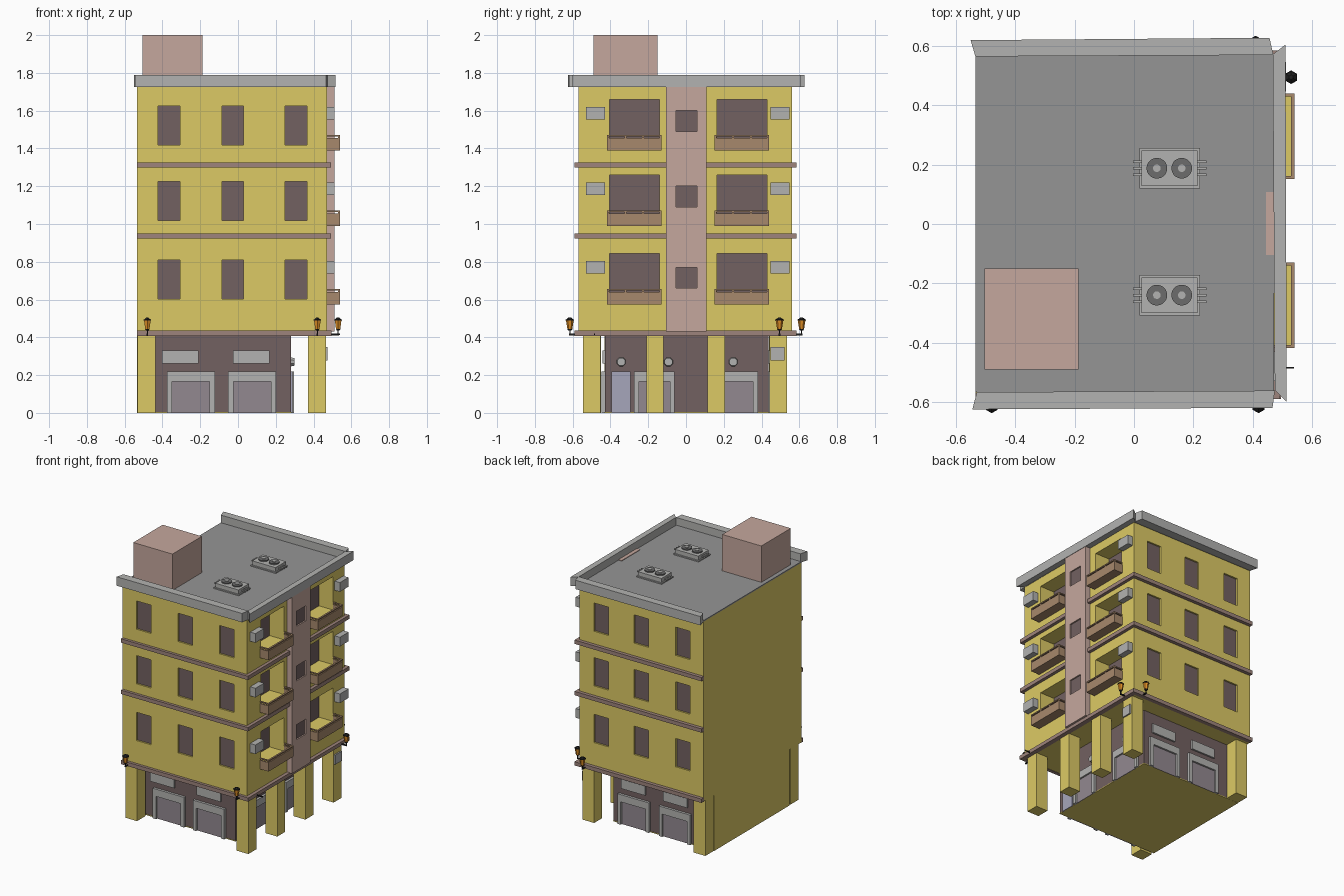
import bpy, bmesh
from mathutils import Matrix, Vector

if "Cube" in bpy.data.objects:
    bpy.data.objects.remove(bpy.data.objects["Cube"])


def material(name, r, g, b):
    m = bpy.data.materials.new(name)
    m.diffuse_color = (r, g, b, 1)
    m.use_nodes = True
    m.node_tree.nodes["Principled BSDF"].inputs["Base Color"].default_value = m.diffuse_color
    return m


YELLOW = material("yellow_plaster", .72, .59, .13)
PINK = material("pink_plaster", .56, .39, .34)
BAND = material("band_stone", .34, .23, .2)
DARK = material("dark_wall", .17, .12, .12)
TAN = material("balcony_tan", .39, .25, .15)
LAV = material("door_blue", .38, .38, .5)
SHUT = material("shutter_mauve", .29, .25, .28)
ORANGE = material("lamp_glass", .75, .28, .02)
BLACK = material("iron", .015, .015, .015)
ROOF = material("roof_grey", .3, .3, .3)
LIGHT = material("light_grey", .45, .45, .44)


def finish(name, bm, mat):
    bmesh.ops.recalc_face_normals(bm, faces=bm.faces)
    me = bpy.data.meshes.new(name)
    bm.to_mesh(me)
    bm.free()
    ob = bpy.data.objects.new(name, me)
    bpy.context.collection.objects.link(ob)
    if mat:
        me.materials.append(mat)
    return ob


def boxes(name, items, mat=None):
    """One mesh made of boxes (x0, x1, y0, y1, z0, z1)."""
    bm = bmesh.new()
    for x0, x1, y0, y1, z0, z1 in items:
        m = Matrix.Translation(((x0+x1)/2, (y0+y1)/2, (z0+z1)/2)) @ Matrix.Diagonal((x1-x0, y1-y0, z1-z0, 1))
        bmesh.ops.create_cube(bm, size=1, matrix=m)
    return finish(name, bm, mat)


def cones(name, items, mat=None, seg=8):
    """One mesh of upright cones (x, y, z0, z1, r0, r1)."""
    bm = bmesh.new()
    for x, y, z0, z1, r0, r1 in items:
        bmesh.ops.create_cone(bm, cap_ends=True, segments=seg, radius1=r0, radius2=r1, depth=z1-z0,
                              matrix=Matrix.Translation((x, y, (z0+z1)/2)))
    return finish(name, bm, mat)


def prism(name, pts, z0, z1, mat=None):
    bm = bmesh.new()
    f = bm.faces.new([bm.verts.new((x, y, z0)) for x, y in pts])
    r = bmesh.ops.extrude_face_region(bm, geom=[f])
    bmesh.ops.translate(bm, vec=Vector((0, 0, z1-z0)), verts=[v for v in r["geom"] if isinstance(v, bmesh.types.BMVert)])
    return finish(name, bm, mat)


def cut(ob, cutter):
    cutter.hide_render = True
    cutter.hide_viewport = True
    mod = ob.modifiers.new("openings", 'BOOLEAN')
    mod.operation = 'DIFFERENCE'
    mod.solver = 'EXACT'
    mod.object = cutter


LEVELS = (0, .415, .815)
BAYS = ((-.405, -.14), (.165, .43))

# Upper floors with recessed windows and balcony alcoves
body = boxes("upper_floors", [(-.535, .47, -.57, .56, .41, 1.728)], YELLOW)
holes, panes = [], []
for dz in LEVELS:
    z0, z1 = .603+dz, .81+dz
    for x in (-.365, -.028, .307):
        holes.append((x-.058, x+.058, -.6, -.555, z0, z1))
        panes.append((x-.059, x+.059, -.558, -.553, z0-.001, z1+.001))
    for x in (-.367, -.03, .295):
        holes.append((x-.058, x+.058, .545, .6, z0, z1))
        panes.append((x-.059, x+.059, .543, .548, z0-.001, z1+.001))
    for a, b in BAYS:
        holes.append((.35, .52, a, b, .6+dz, .845+dz))
        panes.append((.345, .355, a, b, .6+dz, .845+dz))
cut(body, boxes("opening_cutter", holes, YELLOW))
boxes("window_panes", panes, DARK)

# Stairwell strip and its windows
stair = boxes("stairwell", [(.445, .51, -.105, .108, .432, 1.738)], PINK)
stair_z = (.66, 1.09, 1.49)
cut(stair, boxes("stair_cutter", [(.497, .55, -.052, .057, z, z+.11) for z in stair_z], PINK))
boxes("stair_windows", [(.495, .5, -.053, .058, z-.001, z+.111) for z in stair_z], DARK)

# Floor bands: lowest is continuous, upper ones stop at the stairwell
bands = [(.46, .495, -.59, .585, .408, .435)]
for z in (.922, 1.298):
    bands += [(.46, .493, -.59, -.105, z, z+.028), (.46, .493, .108, .585, z, z+.028)]
for z in (.408, .922, 1.298):
    bands += [(-.535, .46, -.59, -.565, z, z+.028), (-.535, .46, .555, .585, z, z+.028)]
boxes("floor_bands", bands, BAND)

# Balconies, each an open tray with a rail, and wall air conditioners
walls, floors, rails, units = [], [], [], []
for dz in LEVELS:
    for a, b in BAYS:
        y0, y1, z0, z1 = a-.013, b+.01, .575+dz, .64+dz
        walls += [(.53, .54, y0, y1, z0, z1), (.468, .53, y0, y0+.01, z0, z1),
                  (.468, .53, y1-.01, y1, z0, z1), (.468, .53, y0, y1, z0, z0+.012)]
        floors.append((.46, .53, y0+.01, y1-.01, z0+.012, z0+.026))
        rails.append((.529, .541, y0, y1, z1+.008, z1+.016))
        rails += [(.468, .53, y, y+.01, z1+.008, z1+.016) for y in (y0, y1-.01)]
        rails += [(.53, .54, y0+t*(y1-y0-.01), y0+t*(y1-y0-.01)+.01, z1, z1+.01) for t in (0, .33, .67, 1)]
    for y in (-.53, .447):
        units.append((.465, .512, y, y+.1, .738+dz, .805+dz))
boxes("balcony_walls", walls, TAN)
boxes("balcony_floors", floors, YELLOW)
boxes("balcony_rails", rails, TAN)
boxes("wall_air_conditioners", units, LIGHT)

# Ground floor: shop core, blank side wall, base and columns
boxes("shop_core", [(-.52, .28, -.43, .437, .004, .412)], DARK)
boxes("side_wall", [(-.534, -.519, -.432, .438, 0, .412)], YELLOW)
boxes("base_slab", [(-.53, .282, -.432, .439, 0, .006)], YELLOW)
cols = [(.37, .465, y, y+.092, 0, .412) for y in (-.545, -.21, .115, .442)]
cols += [(-.531, -.436, y, y+.095, 0, .412) for y in (-.545, .44)]
boxes("columns", cols, YELLOW)

# Shop shutters with frames, signs above
frames, shutters, signs = [], [], []
for xs, sx, y, s in (((-.25, .075), (-.305, .07), -.43, -1), ((.11, -.225), (.115, -.225), .437, 1)):
    def slab(x0, x1, d, z0, z1):
        lo, hi = sorted((y-s*.003, y+s*d))
        return (x0, x1, lo, hi, z0, z1)
    for x in xs:
        frames += [slab(x-.127, x-.1, .018, 0, .22), slab(x+.1, x+.127, .018, 0, .22), slab(x-.1, x+.1, .018, .167, .22)]
        shutters.append(slab(x-.1, x+.1, .005, 0, .167))
    signs += [slab(x-.097, x+.097, .012, .262, .33) for x in sx]
for a, b in ((-.275, -.06), (.13, .38)):
    frames += [(.277, .297, a, a+.025, 0, .22), (.277, .297, b-.025, b, 0, .22), (.277, .297, a+.025, b-.025, .167, .22)]
    shutters.append((.277, .285, a+.025, b-.025, 0, .167))
boxes("shutter_frames", frames, LIGHT)
boxes("shutters", shutters, SHUT)
boxes("blank_signs", signs, LIGHT)
boxes("entrance_door", [(.277, .288, -.395, -.295, 0, .22)], LAV)
boxes("meter_box", [(.46, .475, .447, .522, .278, .348)], LIGHT)

# Round wall lights over the right-hand doors
bm = bmesh.new()
for y in (-.343, -.093, .25):
    bmesh.ops.create_cone(bm, cap_ends=True, segments=8, radius1=.026, radius2=.022, depth=.02,
                          matrix=Matrix.Translation((.288, y, .27)) @ Matrix.Rotation(1.5708, 4, 'Y') @ Matrix.Rotation(.3927, 4, 'Z'))
finish("wall_lights", bm, LIGHT)

# Street lanterns on iron brackets
arms, iron, glass = [], [], []
for x, y, dx, dy in ((-.48, -.615, 0, -1), (.42, -.615, 0, -1), (.53, .495, 1, 0), (.41, .612, 0, 1)):
    ax, ay = x-dx*.05, y-dy*.04
    arms.append((min(x, ax)-.004, max(x, ax)+.004, min(y, ay)-.004, max(y, ay)+.004, .411, .419))
    arms.append((x-.003, x+.003, y-.003, y+.003, .415, .445))
    iron += [(x, y, .436, .444, .008, .014), (x, y, .488, .494, .023, .023), (x, y, .494, .504, .02, .008)]
    glass.append((x, y, .444, .488, .013, .02))
arms.append((.49, .54, -.488, -.482, .412, .419))
boxes("lantern_brackets", arms, BLACK)
cones("lantern_iron", iron, BLACK, 6)
cones("lantern_glass", glass, ORANGE, 6)

# Roof, three-sided parapet and stair hut
boxes("roof", [(-.535, .472, -.567, .57, 1.725, 1.734)], ROOF)
prism("front_parapet", [(-.545, -.625), (.467, -.62), (.475, -.562), (-.53, -.567)], 1.725, 1.79, LIGHT)
prism("back_parapet", [(-.535, .565), (.47, .57), (.457, .628), (-.551, .62)], 1.725, 1.79, LIGHT)
prism("right_parapet", [(.475, -.56), (.515, -.6), (.511, .605), (.468, .572)], 1.725, 1.79, LIGHT)
boxes("roof_hut", [(-.505, -.188, -.49, -.15, 1.73, 2.0)], PINK)

# Rooftop cooling units: casing, lid, side pipes, twin fans
case, pipes, fans, hubs = [], [], [], []
for y in (.188, -.24):
    case += [(.018, .222, y-.068, y+.068, 1.732, 1.742), (.026, .214, y-.06, y+.06, 1.742, 1.772)]
    pipes += [(-.003, .245, y+d-.004, y+d+.004, 1.75, 1.758) for d in (-.022, 0, .022)]
    for x in (.077, .161):
        fans.append((x, y, 1.77, 1.78, .035, .035))
        hubs.append((x, y, 1.775, 1.784, .013, .013))
boxes("cooling_unit_cases", case, LIGHT)
boxes("cooling_unit_pipes", pipes, LIGHT)
cones("cooling_fans", fans, material("fan_grey", .15, .15, .15), 20)
cones("fan_hubs", hubs, LIGHT, 12)
